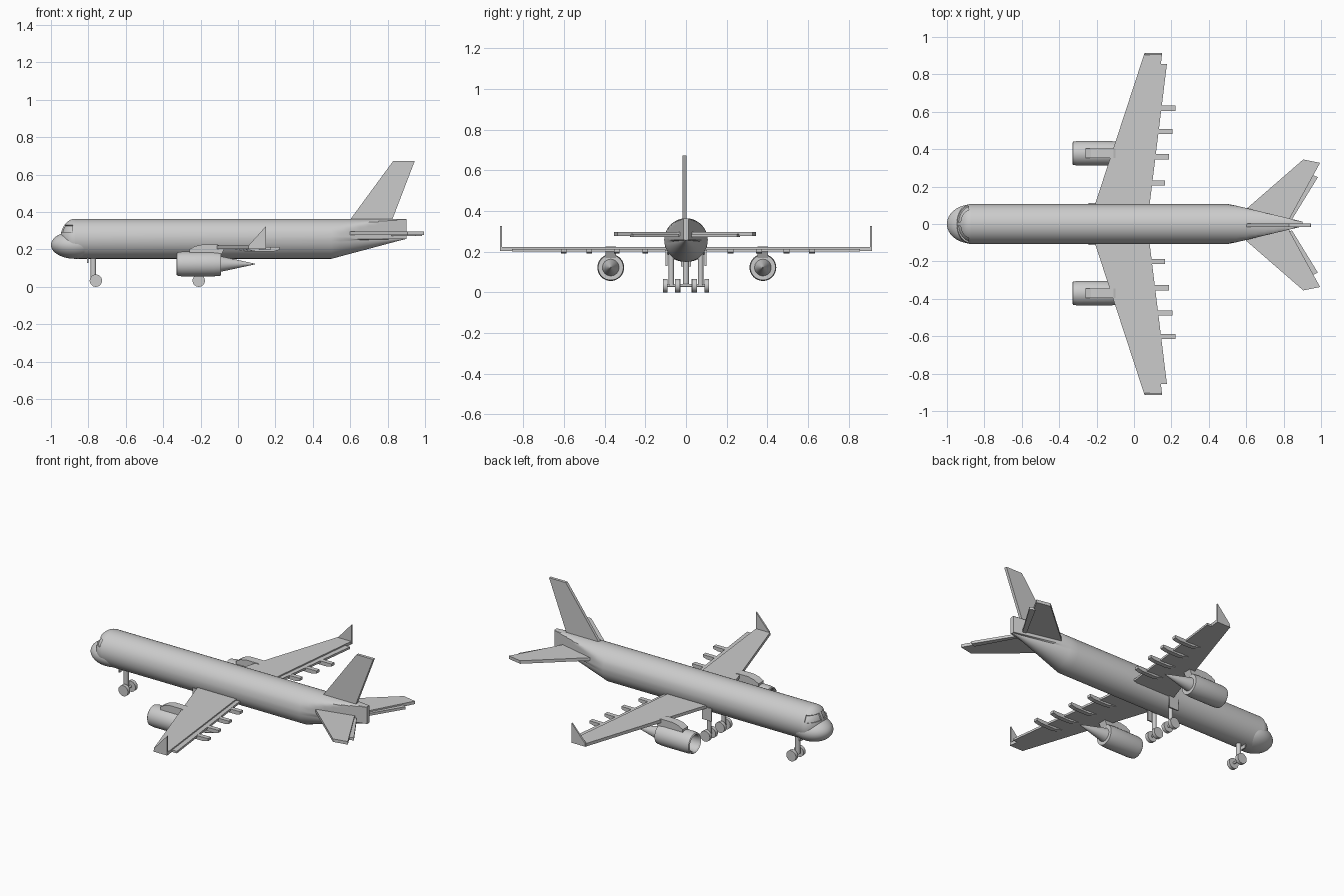
import bpy, bmesh, math
from mathutils import Vector

cube = bpy.data.objects.get("Cube")
if cube:
    bpy.data.objects.remove(cube, do_unlink=True)

grey = bpy.data.materials.new("light_grey")
grey.use_nodes = True
grey.diffuse_color = (0.6, 0.6, 0.6, 1)
grey.node_tree.nodes["Principled BSDF"].inputs["Base Color"].default_value = (0.6, 0.6, 0.6, 1)

SIDES = (("left", -1), ("right", 1))   # the nose points to -x


def finish(name, bm, smooth=True):
    bmesh.ops.recalc_face_normals(bm, faces=bm.faces)
    for f in bm.faces:
        f.smooth = smooth
    mesh = bpy.data.meshes.new(name)
    bm.to_mesh(mesh)
    bm.free()
    if smooth:
        mesh.set_sharp_from_angle(angle=math.radians(30))
    mesh.materials.append(grey)
    obj = bpy.data.objects.new(name, mesh)
    bpy.context.collection.objects.link(obj)
    return obj


def prism(name, outline, axis, lo, hi):
    """Extrude a flat outline along 'y' (outline is x, z) or 'z' (outline is x, y)."""
    bm = bmesh.new()
    put = (lambda a, b, t: (a, t, b)) if axis == "y" else (lambda a, b, t: (a, b, t))
    face = bm.faces.new([bm.verts.new(put(a, b, lo)) for a, b in outline])
    moved = bmesh.ops.extrude_face_region(bm, geom=[face])["geom"]
    bmesh.ops.translate(bm, vec=put(0, 0, hi - lo),
                        verts=[v for v in moved if isinstance(v, bmesh.types.BMVert)])
    return finish(name, bm, False)


def loft(name, rings):
    """Skin closed rings of equal length and cap both ends."""
    bm = bmesh.new()
    loops = [[bm.verts.new(p) for p in ring] for ring in rings]
    n = len(loops[0])
    for a, b in zip(loops, loops[1:]):
        for i in range(n):
            bm.faces.new((a[i], a[(i + 1) % n], b[(i + 1) % n], b[i]))
    bm.faces.new(loops[0])
    bm.faces.new(loops[-1])
    return finish(name, bm)


def lathe_x(name, profile, y, z, n=32):
    """Turn an (x, radius) profile about an axis along x."""
    turn = [math.tau * i / n for i in range(n)]
    return loft(name, [[(x, y + r * math.cos(t), z + r * math.sin(t)) for t in turn]
                       for x, r in profile])


def rod(name, start, end, radius, n=16):
    a, b = Vector(start), Vector(end)
    bm = bmesh.new()
    bmesh.ops.create_cone(bm, cap_ends=True, segments=n, radius1=radius, radius2=radius,
                          depth=(b - a).length)
    turn = Vector((0, 0, 1)).rotation_difference(b - a).to_matrix()
    bmesh.ops.transform(bm, matrix=turn.to_4x4(), verts=bm.verts)
    bmesh.ops.translate(bm, vec=(a + b) / 2, verts=bm.verts)
    return finish(name, bm)


def ellipsoid(center, size, u=48, v=32):
    bm = bmesh.new()
    bmesh.ops.create_uvsphere(bm, u_segments=u, v_segments=v, radius=1)
    bmesh.ops.scale(bm, vec=size, verts=bm.verts)
    bmesh.ops.translate(bm, vec=center, verts=bm.verts)
    return bm


# Fuselage: round tube, pinched to a vertical blade with a rising belly at the tail
R, CZ, NOSE_X = 0.107, 0.257, -0.87


def body_ring(x, half_width, belly, n=64):
    ring = []
    for i in range(n):
        t = math.tau * i / n
        y, z = R * math.cos(t), R * math.sin(t)
        if z < 0:
            y, z = y * max(belly, 0.05), z * belly
        ring.append((x, max(-half_width, min(half_width, y)), CZ + z))
    return ring


rings = [body_ring(NOSE_X, R, 1), body_ring(0.5, R, 1)]
for k in range(1, 9):
    f = k / 8
    x = 0.5 + 0.4 * f
    width = 0.107 - 0.2 * (x - 0.5) if x < 0.58 else 0.09 - 0.24 * (x - 0.58)
    rings.append(body_ring(x, width, max(1 - f, 0.01)))
loft("fuselage", rings)

# Nose: full radome below, shorter cockpit dome above with recessed windows
bm = ellipsoid((NOSE_X, 0, 0.224), (0.13, 0.104, 0.074))
finish("nose_radome", bm)
bm = ellipsoid((NOSE_X, 0, CZ), (0.08, R, R), 64, 40)
panes = []
for f in bm.faces:
    c = f.calc_center_median()
    if 0.29 < c.z < 0.333 and c.x < -0.882 and abs(c.y) > 0.008:
        panes.append(f)
bmesh.ops.recalc_face_normals(bm, faces=bm.faces)
bmesh.ops.inset_region(bm, faces=panes, thickness=0.002, depth=0)
bmesh.ops.inset_region(bm, faces=panes, thickness=0.001, depth=-0.007)
finish("cockpit_dome", bm)

# Fin
prism("tail_fin", [(0.6, 0.36), (0.83, 0.673), (0.945, 0.673), (0.825, 0.36)], "y", -0.016, 0.002)

for side, s in SIDES:
    def plan(points, shift=0):
        return [(x, s * y + shift) for x, y in points]

    # Wing, flap and winglet
    prism(side + "_wing", plan([(-0.24, 0), (-0.21, 0.1), (0.055, 0.91), (0.15, 0.91),
                                (0.06, 0.11), (0.05, 0)]), "z", 0.203, 0.222)
    prism(side + "_flap", plan([(0.05, 0.1), (0.083, 0.1), (0.176, 0.855), (0.14, 0.855)]),
          "z", 0.201, 0.214)
    prism(side + "_winglet", [(0.055, 0.203), (0.06, 0.225), (0.15, 0.325), (0.15, 0.203)],
          "y", s * 0.914, s * 0.904)

    # Flap track fairings under the trailing edge
    for i, (y, end) in enumerate([(0.21, 0.165), (0.35, 0.186), (0.485, 0.207), (0.61, 0.223)]):
        outline = [(end - 0.2, 0.205), (end - 0.13, 0.19), (end - 0.03, 0.19),
                   (end, 0.198), (end, 0.214), (end - 0.2, 0.212)]
        mid = s * y + 0.009
        prism(f"{side}_flap_fairing_{i + 1}", outline, "y", mid - 0.014, mid + 0.014)

    # Tailplane and elevator
    prism(side + "_tailplane", plan([(0.6, 0.02), (0.6, 0.085), (0.905, 0.35), (0.995, 0.332),
                                     (0.835, 0.04), (0.82, 0)], -0.005), "z", 0.277, 0.296)
    prism(side + "_elevator", plan([(0.82, 0.035), (0.845, 0.03), (0.983, 0.255), (0.95, 0.27)],
                                   -0.005), "z", 0.271, 0.287)

    # Engine with open intake and long exhaust cone
    ey = s * 0.374 + 0.004
    lathe_x(side + "_engine", [(-0.25, 0.004), (-0.25, 0.046), (-0.322, 0.05), (-0.33, 0.056),
                               (-0.325, 0.062), (-0.3, 0.066), (-0.13, 0.066), (-0.09, 0.062),
                               (-0.09, 0.041), (0.09, 0.002)], ey, 0.122)
    lathe_x(side + "_engine_spinner", [(-0.29, 0.001), (-0.27, 0.014), (-0.245, 0.02)], ey, 0.122)
    prism(side + "_engine_pylon", [(-0.26, 0.17), (-0.26, 0.2), (-0.23, 0.217), (-0.19, 0.226),
                                   (-0.11, 0.226), (-0.07, 0.21), (-0.09, 0.17)],
          "y", ey - 0.026, ey + 0.026)

    # Main landing gear leg, axle, paired wheels and door
    gy = s * 0.072
    rod(side + "_main_leg", (-0.21, gy, 0.035), (-0.21, gy, 0.21), 0.013)
    rod(side + "_main_axle", (-0.21, gy - 0.03, 0.034), (-0.21, gy + 0.03, 0.034), 0.007)
    for label, off in (("inner", -0.029), ("outer", 0.029)):
        wy = s * (0.072 + off)
        rod(f"{side}_{label}_main_wheel", (-0.21, wy - 0.011, 0.033),
            (-0.21, wy + 0.011, 0.033), 0.033, 28)
    prism(side + "_main_gear_door", [(-0.245, 0.13), (-0.245, 0.21), (-0.18, 0.21), (-0.18, 0.13)],
          "y", s * 0.092, s * 0.1)

    # Nose wheel
    rod(side + "_nose_wheel", (-0.76, s * 0.026, 0.033), (-0.76, s * 0.048, 0.033), 0.033, 28)

# Nose gear leg, axle and door
rod("nose_leg", (-0.773, 0, 0.035), (-0.773, 0, 0.17), 0.015)
rod("nose_axle", (-0.76, -0.04, 0.034), (-0.76, 0.04, 0.034), 0.007)
prism("nose_gear_door", [(-0.808, 0.128), (-0.808, 0.16), (-0.8, 0.16), (-0.8, 0.128)],
      "y", -0.025, 0.025)
